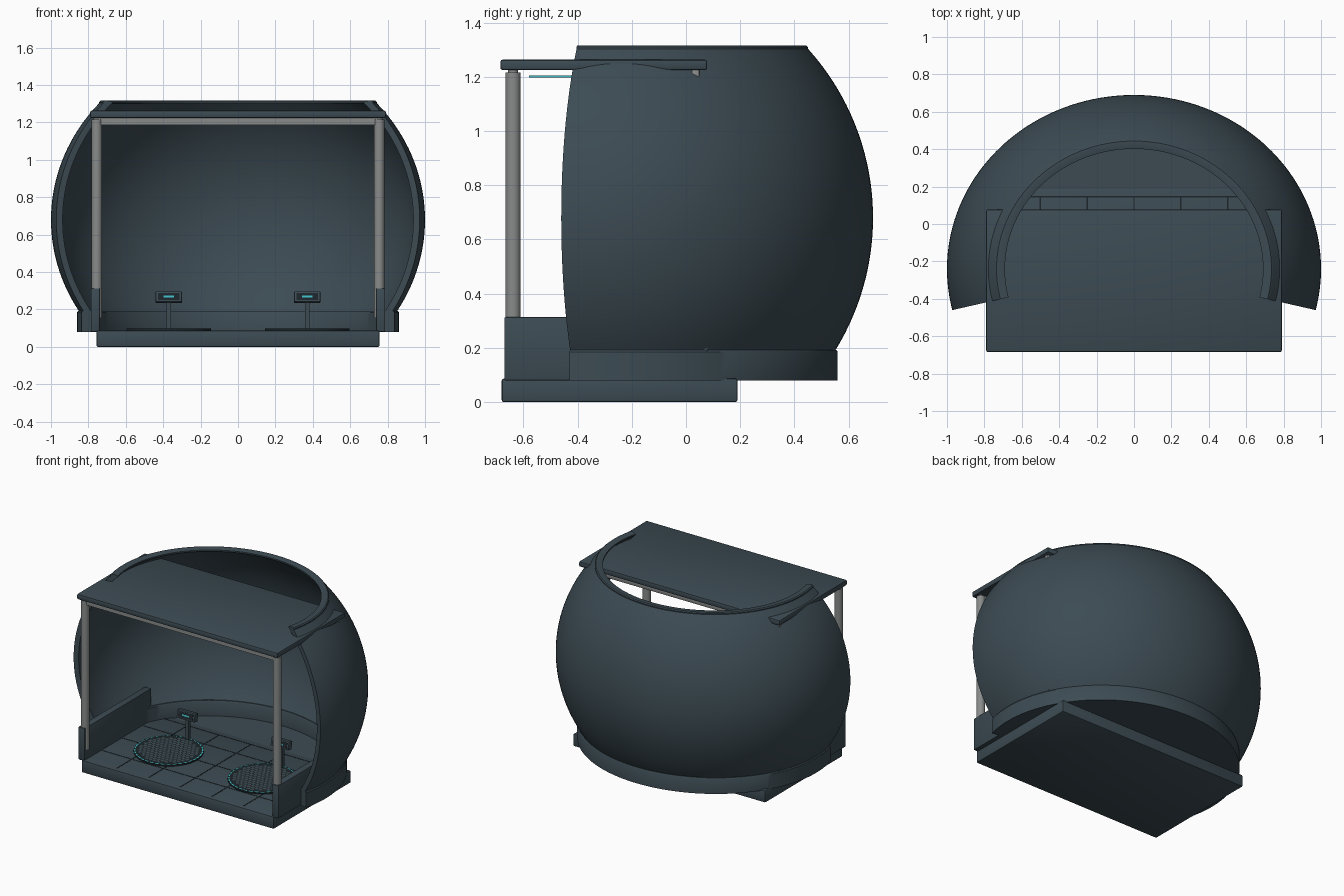
import bpy, bmesh, math
from mathutils import Matrix

if "Cube" in bpy.data.objects:
    bpy.data.objects.remove(bpy.data.objects["Cube"])

CY, CZ, SY = -0.24, 0.68, 0.93          # shell centre and depth squash
T0 = math.radians(-13.7)                # open ends of the shell sweep
T1 = math.pi - T0


def material(name, rgb):
    m = bpy.data.materials.new(name)
    m.diffuse_color = (*rgb, 1)
    m.use_nodes = True
    m.node_tree.nodes["Principled BSDF"].inputs["Base Color"].default_value = m.diffuse_color
    return m


SLATE = material("slate", (0.045, 0.070, 0.086))
DARK = material("dark_slate", (0.012, 0.019, 0.024))
METAL = material("grey_metal", (0.25, 0.26, 0.26))
TEAL = material("teal_light", (0.05, 0.50, 0.55))


def finish(bm, name, mat):
    bmesh.ops.recalc_face_normals(bm, faces=bm.faces)
    me = bpy.data.meshes.new(name)
    bm.to_mesh(me)
    bm.free()
    me.materials.append(mat)
    ob = bpy.data.objects.new(name, me)
    bpy.context.collection.objects.link(ob)
    return ob


def box(name, mat, x, y, z, bevel=0.0):
    """Box from (min, max) ranges."""
    bm = bmesh.new()
    size = [r[1] - r[0] for r in (x, y, z)]
    mid = [(r[1] + r[0]) / 2 for r in (x, y, z)]
    bmesh.ops.create_cube(bm, size=1, matrix=Matrix.Translation(mid) @ Matrix.Diagonal((*size, 1)))
    if bevel:
        bmesh.ops.bevel(bm, geom=bm.edges[:], offset=bevel, segments=2, profile=0.5, affect='EDGES')
    return finish(bm, name, mat)


def cylinder(name, mat, loc, r, depth, n=32, rot=None):
    bm = bmesh.new()
    m = Matrix.Translation(loc)
    if rot:
        m = m @ rot
    bmesh.ops.create_cone(bm, cap_ends=True, segments=n, radius1=r, radius2=r, depth=depth, matrix=m)
    return finish(bm, name, mat)


def sweep(name, mat, profile, n=96):
    """Sweep a closed (radius, z) profile round the back of the shell, with end caps."""
    bm = bmesh.new()
    rings = []
    for i in range(n + 1):
        t = T0 + (T1 - T0) * i / n
        rings.append([bm.verts.new((r * math.cos(t), CY + SY * r * math.sin(t), z)) for r, z in profile])
    k = len(profile)
    for a, b in zip(rings, rings[1:]):
        for j in range(k):
            bm.faces.new((a[j], a[(j + 1) % k], b[(j + 1) % k], b[j]))
    bm.faces.new(rings[0])
    bm.faces.new(rings[-1])
    return finish(bm, name, mat)


def shell_profile(thick, z0, z1, n=32):
    """Curved wall: outer arc upward, inner arc back down."""
    def arc(a):
        c = SY - (1 - a)
        zs = [z0 + (z1 - z0) * i / n for i in range(n + 1)]
        return [(a * math.sqrt(1 - ((z - CZ) / c) ** 2), z) for z in zs]
    return arc(1.0) + arc(1.0 - thick)[::-1]


# domed shell, top lip and base ring
sweep("shell", SLATE, shell_profile(0.035, 0.185, 1.305))
sweep("shell_lip", SLATE, [(0.742, 1.30), (0.742, 1.31), (0.735, 1.316), (0.715, 1.316), (0.69, 1.31), (0.69, 1.30)])
sweep("base_ring", SLATE, [(0.86, 0.08), (0.86, 0.185), (0.855, 0.192), (0.80, 0.192), (0.795, 0.185), (0.795, 0.08)])

# floor inside the ring
bm = bmesh.new()
pts = [T0 + (T1 - T0) * i / 64 for i in range(65)]
face = bm.faces.new([bm.verts.new((0.82 * math.cos(t), CY + SY * 0.82 * math.sin(t), 0.08)) for t in pts])
ext = bmesh.ops.extrude_face_region(bm, geom=[face])
for v in ext["geom"]:
    if isinstance(v, bmesh.types.BMVert):
        v.co.z += 0.003
finish(bm, "shell_floor", SLATE)

# base plate with tile joints
box("base_plate", SLATE, (-0.757, 0.757), (-0.68, 0.19), (0, 0.087), 0.008)
for i in range(-2, 3):
    box("tile_joint_long", DARK, (i * 0.25 - 0.004, i * 0.25 + 0.004), (-0.65, 0.145), (0.084, 0.0885))
for y in (-0.48, -0.25, -0.02, 0.145):
    box("tile_joint_cross", DARK, (-0.73, 0.73), (y - 0.004, y + 0.004), (0.084, 0.0883))

# roof with cross bars
box("roof", SLATE, (-0.79, 0.79), (-0.685, 0.078), (1.225, 1.263), 0.008)
box("front_bar", METAL, (-0.75, 0.75), (-0.655, -0.62), (1.187, 1.226))
box("rear_bar", METAL, (-0.77, 0.77), (0.02, 0.05), (1.187, 1.226), 0.006)

across = Matrix.Rotation(math.radians(-12), 4, 'X')
for s in (-1, 1):
    # side walls, poles, roof lights
    box("side_wall", SLATE, sorted((s * 0.738, s * 0.787)), (-0.67, 0.08), (0.08, 0.313), 0.004)
    cylinder("pole", METAL, (s * 0.755, -0.638, 0.685), 0.028, 1.06)
    cylinder("pole_cap", METAL, (s * 0.755, -0.638, 1.22), 0.018, 0.03)
    box("roof_light", TEAL, sorted((s * 0.35, s * 0.39)), (-0.58, -0.02), (1.197, 1.204))

    # round floor pad with honeycomb grip
    cx, cy = s * 0.37, -0.25
    cylinder("floor_pad", DARK, (cx, cy, 0.091), 0.226, 0.012, 64)
    bm = bmesh.new()
    step = 0.03
    for row in range(-8, 9):
        for col in range(-8, 9):
            x = (col + 0.5 * (row % 2)) * step
            y = row * step * 0.866
            if math.hypot(x, y) < 0.195:
                bmesh.ops.create_circle(bm, cap_ends=True, segments=6, radius=0.0135,
                                        matrix=Matrix.Translation((cx + x, cy + y, 0.0985)) @ Matrix.Rotation(math.pi / 6, 4, 'Z'))
    for f in bm.faces:
        f.normal_update()
    finish(bm, "pad_grip", SLATE)

    # dashed light ring round the pad
    bm = bmesh.new()
    for i in range(36):
        a, b = (math.tau * (i + k) / 36 for k in (0.1, 0.8))
        bm.faces.new([bm.verts.new((cx + r * math.cos(t), cy + r * math.sin(t), 0.0988))
                      for r, t in ((0.215, a), (0.225, a), (0.225, b), (0.215, b))])
    finish(bm, "pad_light_ring", TEAL)

    # small display on a post
    box("display_post", SLATE, (cx - 0.011, cx + 0.011), (-0.045, -0.023), (0.085, 0.25))
    head = box("display_head", SLATE, (-0.07, 0.07), (-0.02, 0.02), (-0.029, 0.029), 0.004)
    screen = box("display_screen", DARK, (-0.058, 0.058), (-0.022, -0.019), (-0.02, 0.02))
    glow = box("display_glow", TEAL, (-0.028, 0.028), (-0.0235, -0.021), (-0.005, 0.005))
    for ob in (head, screen, glow):
        ob.matrix_world = Matrix.Translation((cx, -0.04, 0.265)) @ across

# smooth curved parts, keep hard edges
for ob in bpy.context.collection.objects:
    ob.select_set(True)
    bpy.context.view_layer.objects.active = ob
bpy.ops.object.shade_smooth_by_angle(angle=math.radians(35))
